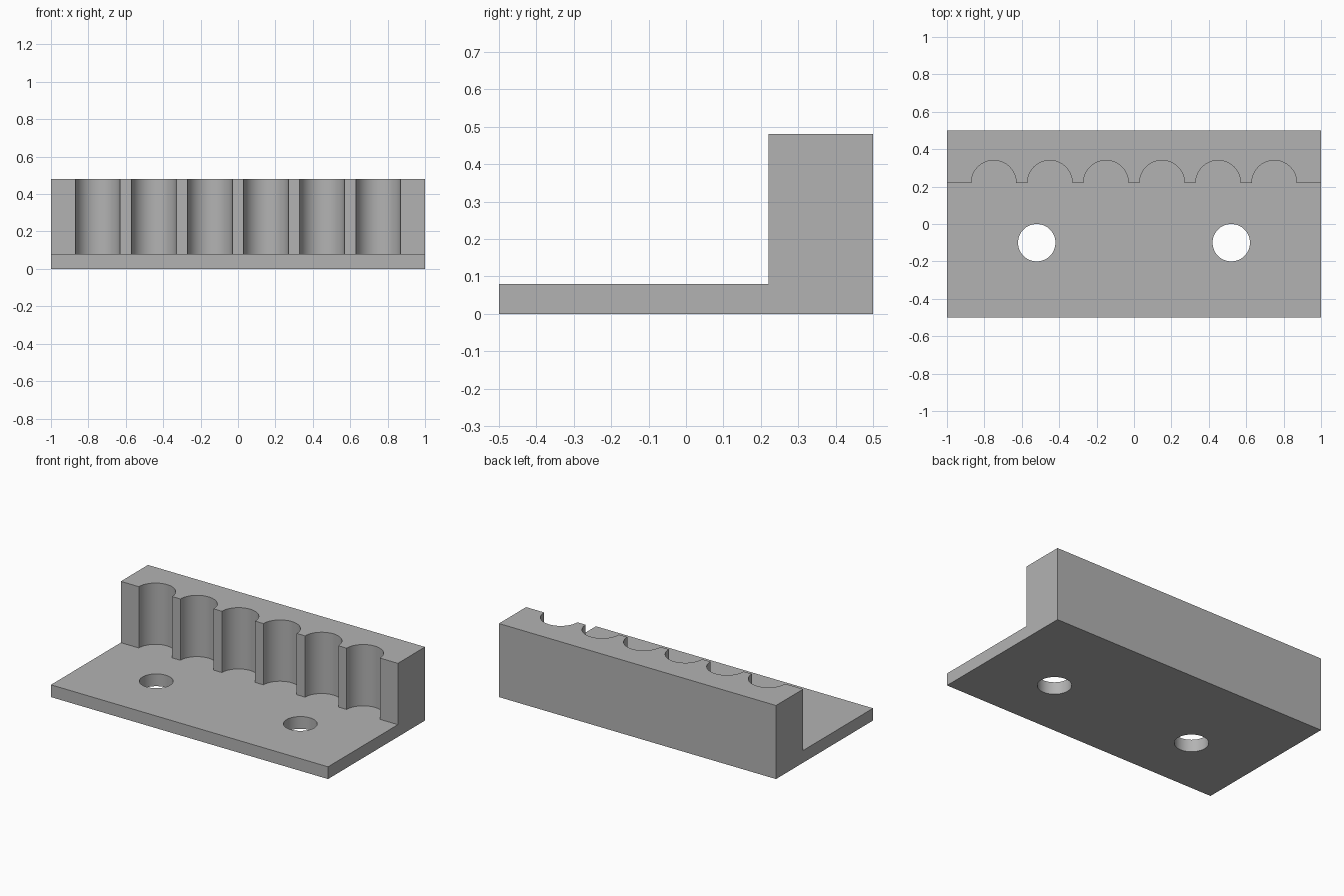
import bpy
import bmesh
from mathutils import Matrix, Vector

BASE_TOP, WALL_TOP, WALL_FRONT = 0.08, 0.48, 0.22

if "Cube" in bpy.data.objects:
    bpy.data.objects.remove(bpy.data.objects["Cube"], do_unlink=True)

grey = bpy.data.materials.new("plain grey")
grey.use_nodes = True
colour = (0.45, 0.45, 0.45, 1)
grey.diffuse_color = colour
grey.node_tree.nodes["Principled BSDF"].inputs["Base Color"].default_value = colour


def add_object(name, bm):
    bmesh.ops.recalc_face_normals(bm, faces=bm.faces)
    mesh = bpy.data.meshes.new(name)
    bm.to_mesh(mesh)
    bm.free()
    mesh.materials.append(grey)
    obj = bpy.data.objects.new(name, mesh)
    bpy.context.collection.objects.link(obj)
    return obj


def add_cylinder(bm, x, y, radius, bottom, top):
    bmesh.ops.create_cone(
        bm, cap_ends=True, segments=64, radius1=radius, radius2=radius,
        depth=top - bottom,
        matrix=Matrix.Translation((x, y, (bottom + top) / 2)))


# L-shaped bracket: side profile swept along x
bm = bmesh.new()
profile = [(-0.5, 0), (0.5, 0), (0.5, WALL_TOP), (WALL_FRONT, WALL_TOP),
           (WALL_FRONT, BASE_TOP), (-0.5, BASE_TOP)]
side = bm.faces.new([bm.verts.new((-1, y, z)) for y, z in profile])
swept = bmesh.ops.extrude_face_region(bm, geom=[side])["geom"]
bmesh.ops.translate(bm, vec=Vector((2, 0, 0)),
                    verts=[v for v in swept if isinstance(v, bmesh.types.BMVert)])
bracket = add_object("bracket", bm)

# Cutters: six half-round grooves in the wall, two screw holes in the base
bm = bmesh.new()
for i in range(6):
    add_cylinder(bm, -0.75 + 0.3 * i, WALL_FRONT, 0.12, BASE_TOP, 0.6)
for x in (-0.52, 0.52):
    add_cylinder(bm, x, -0.1, 0.1, -0.1, 0.2)
cutter = add_object("groove_and_hole_cutter", bm)
cutter.hide_render = True
cutter.hide_set(True)

cut = bracket.modifiers.new("grooves and holes", 'BOOLEAN')
cut.operation = 'DIFFERENCE'
cut.solver = 'EXACT'
cut.object = cutter

# Smooth curved walls, sharp corners
bpy.ops.object.select_all(action='DESELECT')
bpy.context.view_layer.objects.active = bracket
bracket.select_set(True)
bpy.ops.object.modifier_apply(modifier=cut.name)
bpy.data.objects.remove(cutter, do_unlink=True)
bpy.ops.object.shade_smooth_by_angle()
